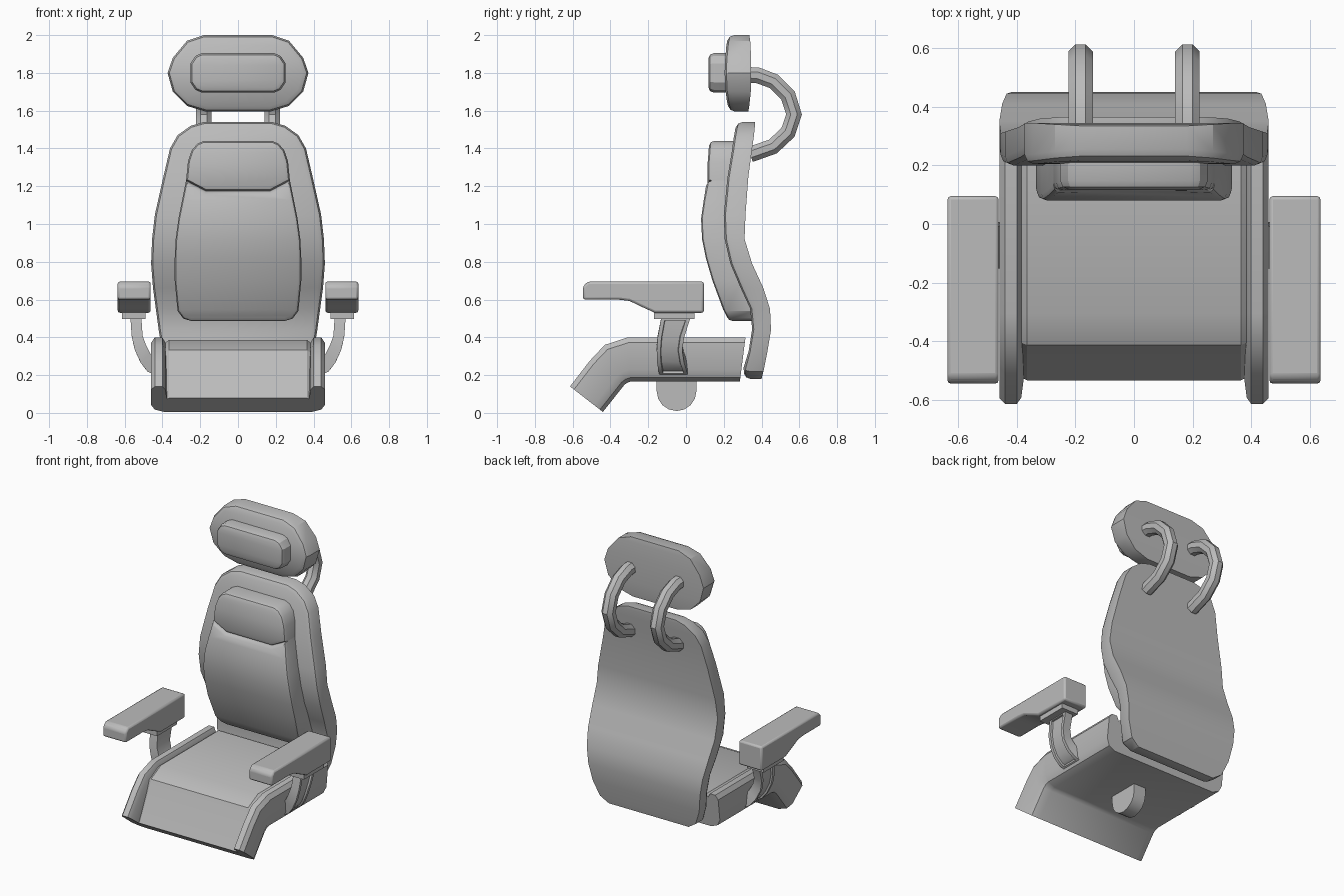
import bpy, bmesh, math
from mathutils import Vector

old = bpy.data.objects.get("Cube")
if old:
    bpy.data.objects.remove(old, do_unlink=True)

grey = bpy.data.materials.new("plain_grey")
grey.use_nodes = True
colour = (0.5, 0.5, 0.5, 1)
grey.diffuse_color = colour
grey.node_tree.nodes["Principled BSDF"].inputs["Base Color"].default_value = colour


def finish(name, bm, bevel=0, angle=30):
    """Turn a bmesh into a named, shaded object."""
    bmesh.ops.recalc_face_normals(bm, faces=bm.faces[:])
    mesh = bpy.data.meshes.new(name)
    bm.to_mesh(mesh)
    bm.free()
    mesh.materials.append(grey)
    obj = bpy.data.objects.new(name, mesh)
    bpy.context.collection.objects.link(obj)
    bpy.ops.object.select_all(action='DESELECT')
    obj.select_set(True)
    bpy.context.view_layer.objects.active = obj
    bpy.ops.object.shade_smooth_by_angle(angle=math.radians(angle))
    if bevel:
        mod = obj.modifiers.new("soft_edges", 'BEVEL')
        mod.width = bevel
        mod.segments = 2
        mod.limit_method = 'ANGLE'
        mod.angle_limit = math.radians(40)
    return obj


def loft(name, sections, bevel=0, groove=None):
    """Skin equal closed sections; groove sinks the strip on one section edge."""
    bm = bmesh.new()
    rings = [[bm.verts.new(p) for p in s] for s in sections]
    n = len(rings[0])
    strip = []
    for a, b in zip(rings, rings[1:]):
        for i in range(n):
            j = (i + 1) % n
            f = bm.faces.new((a[i], a[j], b[j], b[i]))
            if i == groove:
                strip.append(f)
    bm.faces.new(rings[0])
    bm.faces.new(rings[-1])
    bmesh.ops.recalc_face_normals(bm, faces=bm.faces[:])
    if strip:
        bmesh.ops.inset_region(bm, faces=strip, thickness=0.02, use_even_offset=True)
        bmesh.ops.inset_region(bm, faces=strip, thickness=0.003, depth=-0.012)
    return finish(name, bm, bevel)


def slab(name, rows, rim):
    """Upright bent panel; rows are (z, half width, front y, back y, centre dip)."""
    bm = bmesh.new()

    def line(row, y):
        z, w = row[:2]
        pts = [(-w, z), (w, z)]
        if len(row) > 4:
            low = z - row[4]
            pts[1:1] = [(-w * 0.62, low), (w * 0.62, low)]
        return [bm.verts.new((x, y, h)) for x, h in pts]

    fronts = [line(r, r[2]) for r in rows]
    backs = [line(r, r[3]) for r in rows]
    face = bm.faces.new
    front = []
    for k in range(len(rows) - 1):
        f0, f1, b0, b1 = fronts[k], fronts[k + 1], backs[k], backs[k + 1]
        front.append(face(f0 + f1[::-1]))
        face(b0 + b1[::-1])
        for e in (0, -1):
            face((f0[e], f1[e], b1[e], b0[e]))
    for f, b in ((fronts[0], backs[0]), (fronts[-1], backs[-1])):
        for i in range(len(f) - 1):
            face((f[i], f[i + 1], b[i + 1], b[i]))
    bmesh.ops.recalc_face_normals(bm, faces=bm.faces[:])
    # Round the front rim: inset twice, pushing each outer ring backwards
    for share, drop in ((0.3, 1), (0.7, 0.3)):
        ring = bmesh.ops.inset_region(bm, faces=front, thickness=rim * share,
                                      use_even_offset=True, use_boundary=True)["faces"]
        inner = {v for f in front for v in f.verts}
        for v in {v for f in ring for v in f.verts} - inner:
            v.co.y += rim * drop
    return finish(name, bm)


def across(profile, x0, x1):
    """Two sections of a (y, z) profile at two x positions."""
    return [[(x, y, z) for y, z in profile] for x in (x0, x1)]


# Backrest shell
slab("backrest_shell", [
    (0.18, 0.3, 0.31, 0.4), (0.22, 0.36, 0.305, 0.41), (0.32, 0.4, 0.33, 0.43),
    (0.44, 0.42, 0.35, 0.45), (0.55, 0.435, 0.34, 0.445), (0.66, 0.45, 0.29, 0.41),
    (0.79, 0.46, 0.235, 0.35), (0.92, 0.455, 0.205, 0.31), (1.05, 0.44, 0.2, 0.315),
    (1.25, 0.395, 0.22, 0.33), (1.4, 0.36, 0.245, 0.35), (1.47, 0.32, 0.255, 0.36),
    (1.52, 0.25, 0.265, 0.365), (1.54, 0.18, 0.27, 0.365)], 0.03)

# Back cushion and the shoulder pillow above it
slab("back_cushion", [
    (0.487, 0.25, 0.225, 0.36), (0.5, 0.29, 0.22, 0.36), (0.54, 0.32, 0.2, 0.355),
    (0.7, 0.335, 0.14, 0.29), (0.82, 0.335, 0.105, 0.25), (0.92, 0.33, 0.085, 0.22),
    (1.03, 0.315, 0.08, 0.21), (1.13, 0.295, 0.095, 0.22),
    (1.23, 0.275, 0.116, 0.24, 0.055)], 0.02)
slab("shoulder_pillow", [
    (1.23, 0.275, 0.113, 0.24, 0.055), (1.33, 0.265, 0.115, 0.245),
    (1.39, 0.245, 0.12, 0.25), (1.425, 0.215, 0.123, 0.255),
    (1.44, 0.18, 0.125, 0.26)], 0.025)

# Headrest and its cushion
slab("headrest", [
    (1.595, 0.17, 0.23, 0.33), (1.625, 0.27, 0.222, 0.335), (1.7, 0.345, 0.21, 0.343),
    (1.8, 0.373, 0.205, 0.345), (1.88, 0.345, 0.208, 0.345),
    (1.97, 0.27, 0.218, 0.34), (2.0, 0.18, 0.225, 0.335)], 0.03)
slab("headrest_cushion", [
    (1.695, 0.19, 0.118, 0.22), (1.71, 0.225, 0.118, 0.22), (1.75, 0.252, 0.118, 0.22),
    (1.85, 0.252, 0.118, 0.22), (1.89, 0.225, 0.118, 0.22),
    (1.905, 0.19, 0.118, 0.22)], 0.03)

# Seat: stations pair a bolster top with the underside, plus cushion height
stations = [((0.315, 0.4), (0.285, 0.165), 0.94), ((-0.307, 0.4), (-0.295, 0.165), 0.94),
            ((-0.43, 0.36), (-0.31, 0.16), 0.86), ((-0.51, 0.275), (-0.325, 0.15), 0.7),
            ((-0.614, 0.14), (-0.44, 0.005), 0.54)]


def seat_section(top, under, half):
    both = half + [(-x, f) for x, f in reversed(half)]
    spots = [(x, Vector(under).lerp(Vector(top), f)) for x, f in both]
    return [(x, p.x, p.y) for x, p in spots]


pan_half = [(0.375, 0.45), (0.385, 0.88), (0.4, 1), (0.44, 1), (0.46, 0.88),
            (0.46, 0.27), (0.44, 0.09), (0.39, 0)]
loft("seat_pan", [seat_section(t, u, pan_half) for t, u, f in stations])
loft("seat_cushion", [seat_section(t, u, [(0.384, 0.3), (0.384, f - 0.06), (0.365, f)])
                      for t, u, f in stations])

# Rounded tab below the seat
tab = [(0.055, 0.2), (-0.155, 0.2)]
for k in range(9):
    a = math.pi * k / 8
    tab.append((-0.05 - 0.105 * math.cos(a), 0.115 - 0.105 * math.sin(a)))
loft("under_tab", across(tab, -0.045, 0.045))

# Paired parts
pad = [(0.095, 0.695), (-0.52, 0.695), (-0.545, 0.67), (-0.545, 0.6), (-0.36, 0.6),
       (-0.3, 0.593), (-0.22, 0.555), (-0.165, 0.53), (0.095, 0.53)]
plate = [(-0.17, 0.497), (0.045, 0.497), (0.045, 0.535), (-0.17, 0.535)]
# Strut rows: outer x, inner x, outer z, inner z, front y, back y
strut = [(0.57, 0.512, 0.51, 0.51, -0.13, 0.026), (0.562, 0.505, 0.4, 0.41, -0.15, -0.01),
         (0.545, 0.488, 0.33, 0.36, -0.155, -0.02), (0.515, 0.465, 0.265, 0.315, -0.153, -0.01),
         (0.48, 0.44, 0.22, 0.29, -0.145, 0.005), (0.44, 0.42, 0.2, 0.27, -0.14, 0.01)]
path = [Vector(p) for p in ((0.32, 1.79), (0.38, 1.787), (0.465, 1.755), (0.54, 1.68),
                            (0.572, 1.58), (0.54, 1.485), (0.46, 1.41), (0.34, 1.368))]

for side, s in (("left", 1), ("right", -1)):
    loft(side + "_armrest", across(pad, s * 0.462, s * 0.637), bevel=0.012)
    loft(side + "_armrest_plate", across(plate, s * 0.49, s * 0.615))
    loft(side + "_armrest_strut",
         [[(s * xo, y0, zo), (s * xo, y1, zo), (s * xi, y1, zi), (s * xi, y0, zi)]
          for xo, xi, zo, zi, y0, y1 in strut], groove=0)
    # Curved headrest tube, swept with an eight-sided ring
    rings = []
    for k, c in enumerate(path):
        t = (path[min(k + 1, len(path) - 1)] - path[max(k - 1, 0)]).normalized()
        ring = []
        for i in range(8):
            a = math.tau * (i + 0.5) / 8
            u, v = 0.045 * math.cos(a), 0.045 * math.sin(a)
            ring.append((s * 0.182 + u, c.x - t.y * v, c.y + t.x * v))
        rings.append(ring)
    loft(side + "_headrest_tube", rings)
